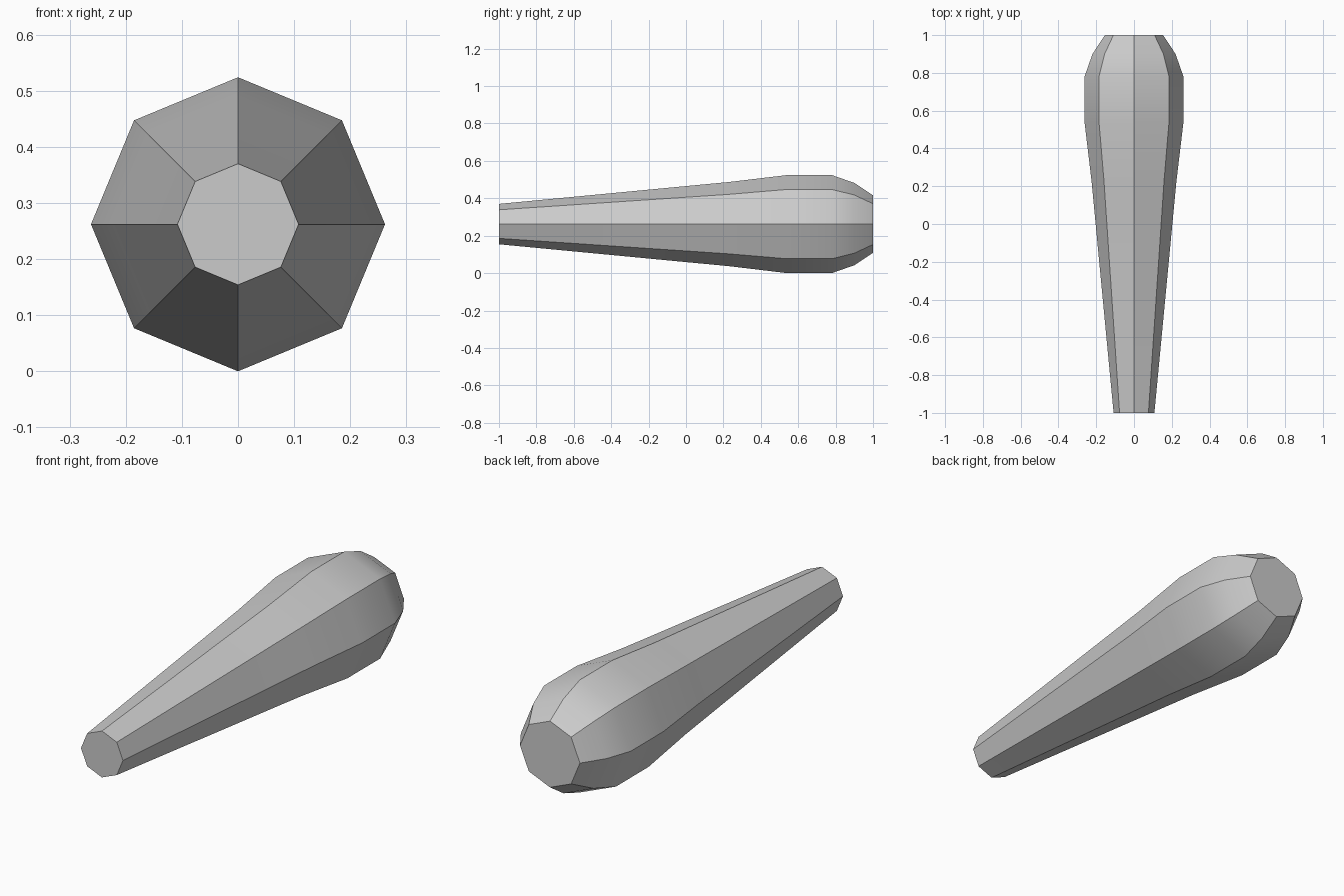
import bpy, bmesh
from math import cos, sin, pi, radians

if "Cube" in bpy.data.objects:
    bpy.data.objects.remove(bpy.data.objects["Cube"])

SIDES = 8
CENTRE_Z = 0.262
# profile along the length: (y, radius)
PROFILE = [(-1.0, 0.108), (0.23, 0.225), (0.54, 0.262),
           (0.78, 0.262), (0.90, 0.220), (1.0, 0.154)]

# tapered octagonal body, closed at both ends
bm = bmesh.new()
rings = [[bm.verts.new((r * cos(2 * pi * i / SIDES), y,
                        CENTRE_Z + r * sin(2 * pi * i / SIDES)))
          for i in range(SIDES)] for y, r in PROFILE]
for a, b in zip(rings, rings[1:]):
    for i in range(SIDES):
        j = (i + 1) % SIDES
        bm.faces.new((a[i], a[j], b[j], b[i]))
bm.faces.new(rings[0])
bm.faces.new(rings[-1])
bmesh.ops.recalc_face_normals(bm, faces=bm.faces)

mesh = bpy.data.meshes.new("tapered_body")
bm.to_mesh(mesh)
bm.free()
body = bpy.data.objects.new("tapered_body", mesh)
bpy.context.collection.objects.link(body)

# smooth along the length, crisp between the eight sides
bpy.context.view_layer.objects.active = body
body.select_set(True)
bpy.ops.object.shade_smooth_by_angle(angle=radians(30))
